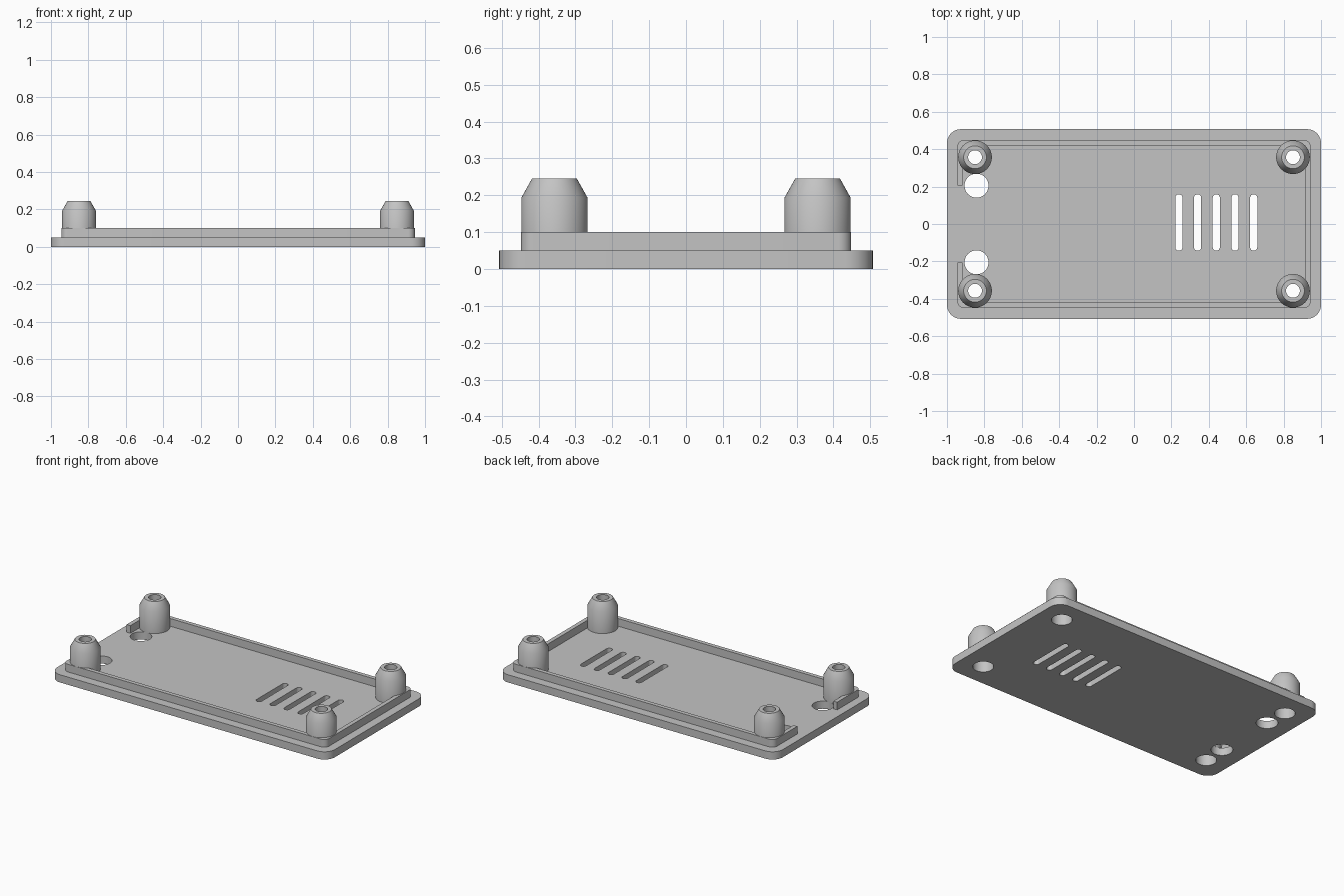
import bpy, bmesh
from math import cos, sin, pi, radians

cube = bpy.data.objects.get("Cube")
if cube:
    bpy.data.objects.remove(cube, do_unlink=True)

grey = bpy.data.materials.new("light grey plastic")
grey.use_nodes = True
COLOUR = (0.55, 0.55, 0.55, 1)
grey.diffuse_color = COLOUR
grey.node_tree.nodes["Principled BSDF"].inputs["Base Color"].default_value = COLOUR

BASE_TOP, LIP_TOP = 0.05, 0.10
POST_X, POST_Y, BORE = 0.85, 0.357, 0.061


def rounded_rect(hx, hy, r, cx=0, cy=0, steps=10):
    """Counter-clockwise outline, starting at the left front corner."""
    pts = []
    corners = [(-1, -1), (1, -1), (1, 1), (-1, 1)]
    for i, (sx, sy) in enumerate(corners):
        for k in range(steps + 1):
            a = pi + (i + k / steps) * pi / 2
            pts.append((cx + sx * (hx - r) + r * cos(a),
                        cy + sy * (hy - r) + r * sin(a)))
    return pts


def circle(r, cx, cy, steps=48):
    return [(cx + r * cos(2 * pi * k / steps), cy + r * sin(2 * pi * k / steps))
            for k in range(steps)]


def prisms(name, outlines, z0, z1):
    """Extrude each outline from z0 to z1 into one object."""
    bm = bmesh.new()
    for pts in outlines:
        face = bm.faces.new([bm.verts.new((x, y, z0)) for x, y in pts])
        out = bmesh.ops.extrude_face_region(bm, geom=[face], use_keep_orig=True)
        for v in out["geom"]:
            if isinstance(v, bmesh.types.BMVert):
                v.co.z = z1
    bmesh.ops.remove_doubles(bm, verts=bm.verts, dist=1e-5)
    return finish(name, bm)


def finish(name, bm):
    bmesh.ops.recalc_face_normals(bm, faces=bm.faces)
    mesh = bpy.data.meshes.new(name)
    bm.to_mesh(mesh)
    bm.free()
    mesh.materials.append(grey)
    obj = bpy.data.objects.new(name, mesh)
    bpy.context.collection.objects.link(obj)
    return obj


def activate(obj):
    bpy.ops.object.select_all(action='DESELECT')
    obj.select_set(True)
    bpy.context.view_layer.objects.active = obj


def smooth(obj):
    activate(obj)
    bpy.ops.object.shade_smooth_by_angle(angle=radians(30))


# Base plate with screw bores, two cable holes and five vent slots
plate = prisms("base_plate", [rounded_rect(1, 0.507, 0.075)], 0, BASE_TOP)
holes = [circle(BORE, sx * POST_X, sy * POST_Y) for sx in (-1, 1) for sy in (-1, 1)]
holes += [circle(0.064, -0.842, sy * 0.205) for sy in (-1, 1)]
holes += [rounded_rect(0.019, 0.151, 0.0189, 0.24 + 0.1 * i, 0.008) for i in range(5)]
cutter = prisms("hole_cutter", holes, -0.1, 0.2)
cutter.hide_render = True
cut = plate.modifiers.new("holes", 'BOOLEAN')
cut.operation, cut.solver, cut.object = 'DIFFERENCE', 'EXACT', cutter
activate(plate)
bpy.ops.object.modifier_apply(modifier=cut.name)
bpy.data.objects.remove(cutter, do_unlink=True)
smooth(plate)

# Raised lip, open along the middle of the right-hand (-x) end
GAP = 0.205
WALL = 0.027


def open_loop(inset):
    hx, hy = 0.945 - inset, 0.448 - inset
    return [(-hx, -GAP)] + rounded_rect(hx, hy, 0.035 - inset) + [(-hx, GAP)]


lip = prisms("locating_lip", [open_loop(0) + open_loop(WALL)[::-1]], BASE_TOP, LIP_TOP)
smooth(lip)

# Hollow screw posts with tapered tops and a wide bore from below
PROFILE = [(BORE, BASE_TOP), (0.09, BASE_TOP), (0.09, 0.193), (0.061, 0.245),
           (0.037, 0.245), (0.037, 0.19), (BORE, 0.19)]


def post(name, cx, cy):
    bm = bmesh.new()
    rings = [[bm.verts.new((x, y, z)) for x, y in circle(r, cx, cy)] for r, z in PROFILE]
    for a, b in zip(rings, rings[1:] + rings[:1]):
        for i in range(len(a)):
            bm.faces.new((a[i - 1], a[i], b[i], b[i - 1]))
    smooth(finish(name, bm))


for side, sx in (("left", 1), ("right", -1)):
    for end, sy in (("front", -1), ("back", 1)):
        post(f"{end}_{side}_screw_post", sx * POST_X, sy * POST_Y)
